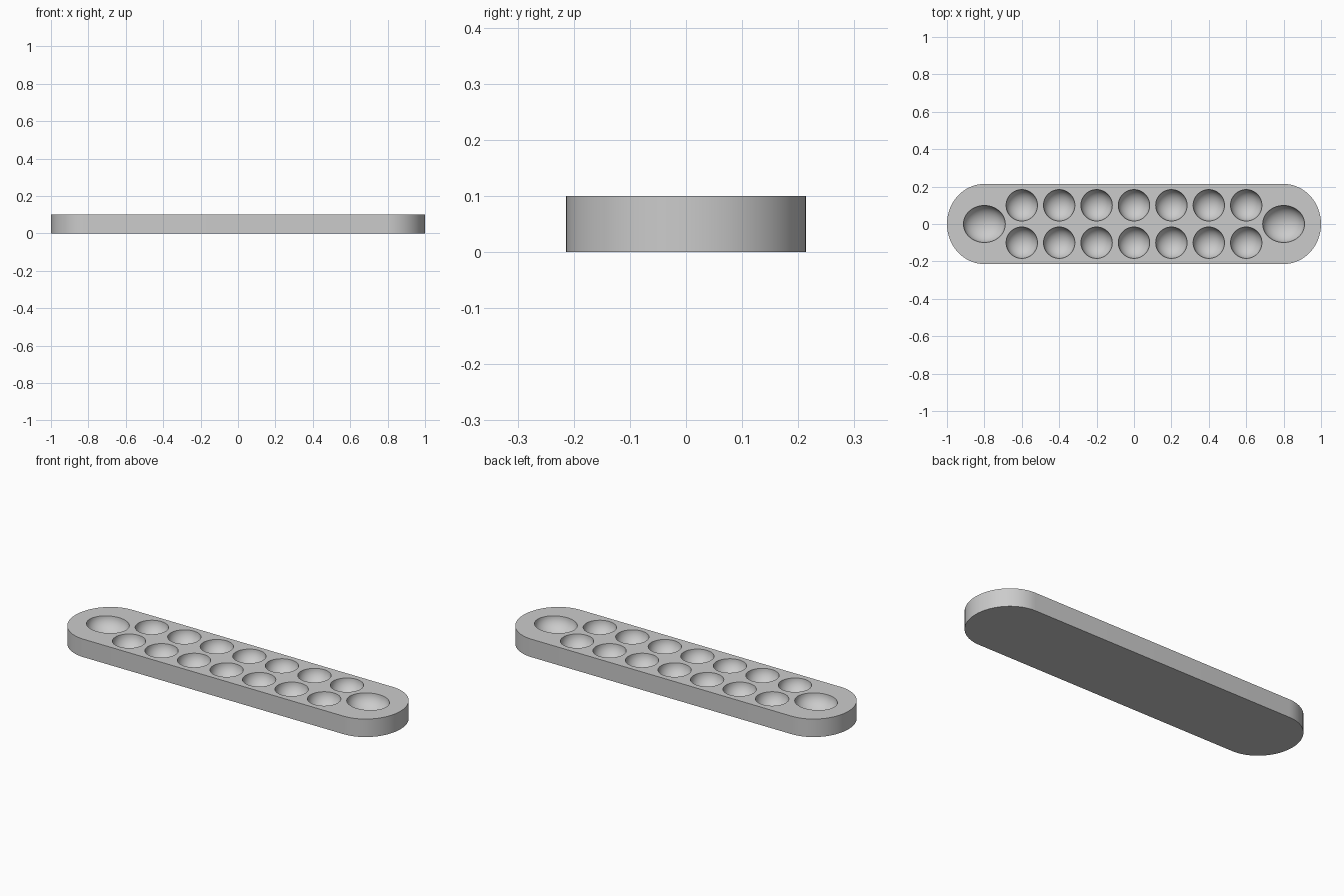
import bpy, bmesh, math
from mathutils import Matrix

if "Cube" in bpy.data.objects:
    bpy.data.objects.remove(bpy.data.objects["Cube"])

THICK = 0.1


def link(name, bm):
    mesh = bpy.data.meshes.new(name)
    bm.to_mesh(mesh)
    bm.free()
    obj = bpy.data.objects.new(name, mesh)
    bpy.context.collection.objects.link(obj)
    return obj


# Board: long slab with rounded ends
bm = bmesh.new()
outline = []
N = 32
for side in (1, -1):
    for i in range(N + 1):
        a = -math.pi / 2 + math.pi * i / N
        outline.append((side * (0.8 + 0.2 * math.cos(a)), side * 0.214 * math.sin(a)))
base = bm.faces.new([bm.verts.new((x, y, 0)) for x, y in outline])
top = bmesh.ops.extrude_face_region(bm, geom=[base])["geom"]
bmesh.ops.translate(bm, vec=(0, 0, THICK),
                    verts=[g for g in top if isinstance(g, bmesh.types.BMVert)])
bmesh.ops.recalc_face_normals(bm, faces=bm.faces)
board = link("game_board", bm)

# Cutter: ellipsoids centred on the top surface
bm = bmesh.new()


def hollow(x, y, rx, ry, depth):
    m = Matrix.Translation((x, y, THICK + 0.0004)) @ Matrix.Diagonal((rx, ry, depth, 1))
    bmesh.ops.create_uvsphere(bm, u_segments=48, v_segments=24, radius=1, matrix=m)


for col in range(-3, 4):        # two rows of seven small pits
    for y in (-0.1, 0.1):
        hollow(col * 0.2, y, 0.084, 0.084, 0.075)
for x in (-0.8, 0.8):           # large end pits
    hollow(x, 0, 0.112, 0.099, 0.08)
cutter = link("pit_cutter", bm)
cutter.hide_render = True

# Carve the pits
mod = board.modifiers.new("pits", "BOOLEAN")
mod.operation = "DIFFERENCE"
mod.solver = "EXACT"
mod.object = cutter
bpy.context.view_layer.objects.active = board
board.select_set(True)
cutter.select_set(False)
bpy.ops.object.modifier_apply(modifier=mod.name)
bpy.data.objects.remove(cutter)
bpy.ops.object.shade_smooth_by_angle(angle=math.radians(35))
